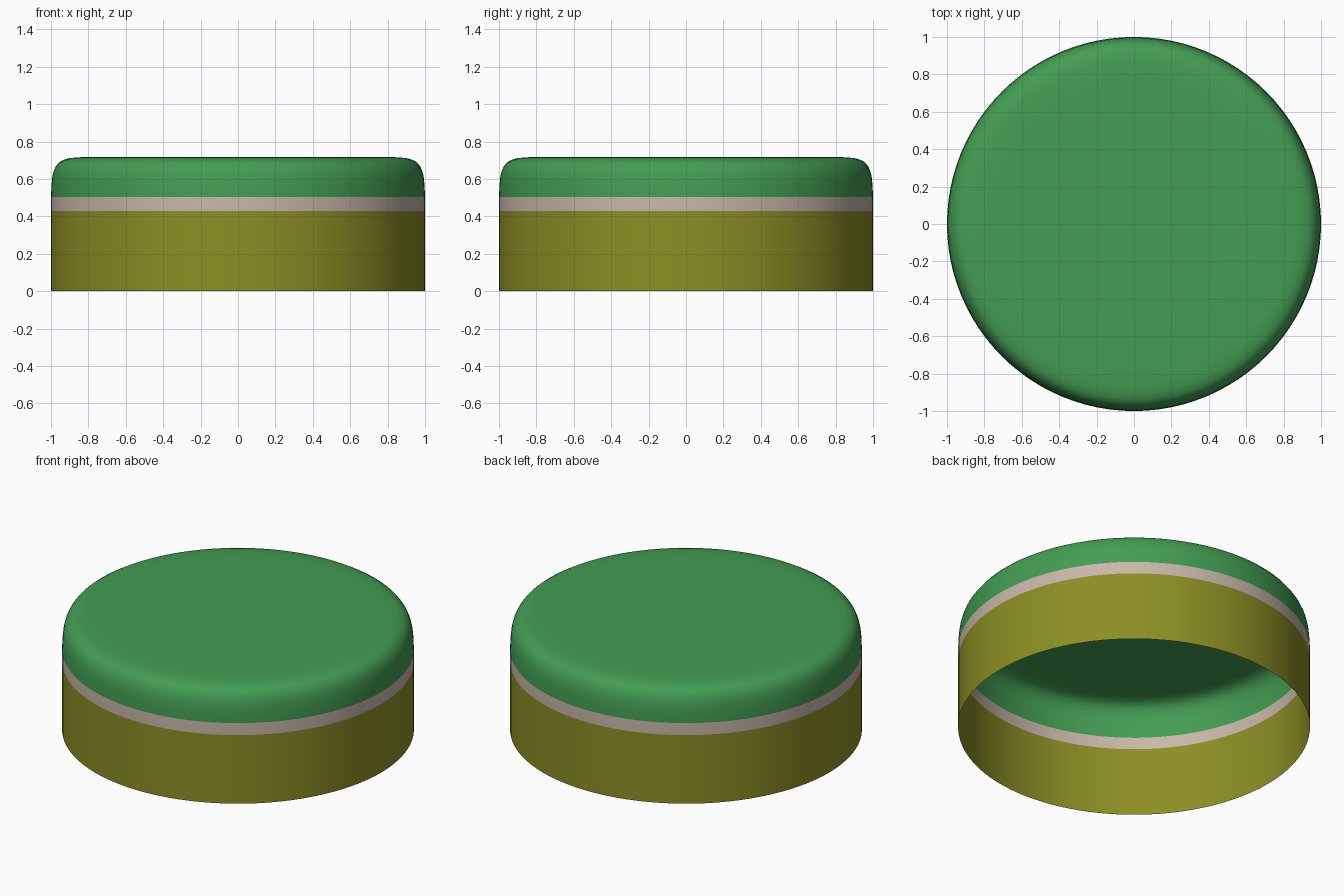
import bpy, bmesh, math

if "Cube" in bpy.data.objects:
    bpy.data.objects.remove(bpy.data.objects["Cube"])

SIDES = 96

def material(name, rgb):
    m = bpy.data.materials.new(name)
    m.diffuse_color = (*rgb, 1)
    m.use_nodes = True
    m.node_tree.nodes["Principled BSDF"].inputs["Base Color"].default_value = m.diffuse_color
    return m

olive = material("olive", (0.265, 0.275, 0.018))
beige = material("beige", (0.578, 0.474, 0.402))
green = material("green", (0.056, 0.338, 0.085))

# Open-bottomed thin shell: straight wall, soft rounded shoulder, flat top
profile = [(1, 0), (1, 0.43), (1, 0.505), (0.997, 0.57), (0.993, 0.61),
           (0.986, 0.64), (0.975, 0.666), (0.958, 0.688), (0.935, 0.702),
           (0.905, 0.711), (0.86, 0.716), (0.77, 0.718), (0.5, 0.719)]

bm = bmesh.new()
rings = [[bm.verts.new((r * math.cos(2 * math.pi * i / SIDES),
                        r * math.sin(2 * math.pi * i / SIDES), z))
          for i in range(SIDES)] for r, z in profile]
for a, b in zip(rings, rings[1:]):
    for i in range(SIDES):
        j = (i + 1) % SIDES
        bm.faces.new((a[i], a[j], b[j], b[i]))
centre = bm.verts.new((0, 0, 0.719))
for i in range(SIDES):
    bm.faces.new((rings[-1][i], rings[-1][(i + 1) % SIDES], centre))

# Colour bands by height
for f in bm.faces:
    z = f.calc_center_median().z
    f.material_index = 0 if z < 0.43 else 1 if z < 0.505 else 2
    f.smooth = True

mesh = bpy.data.meshes.new("round_cap")
bm.to_mesh(mesh)
bm.free()
for m in (olive, beige, green):
    mesh.materials.append(m)
cap = bpy.data.objects.new("round_cap", mesh)
bpy.context.collection.objects.link(cap)
